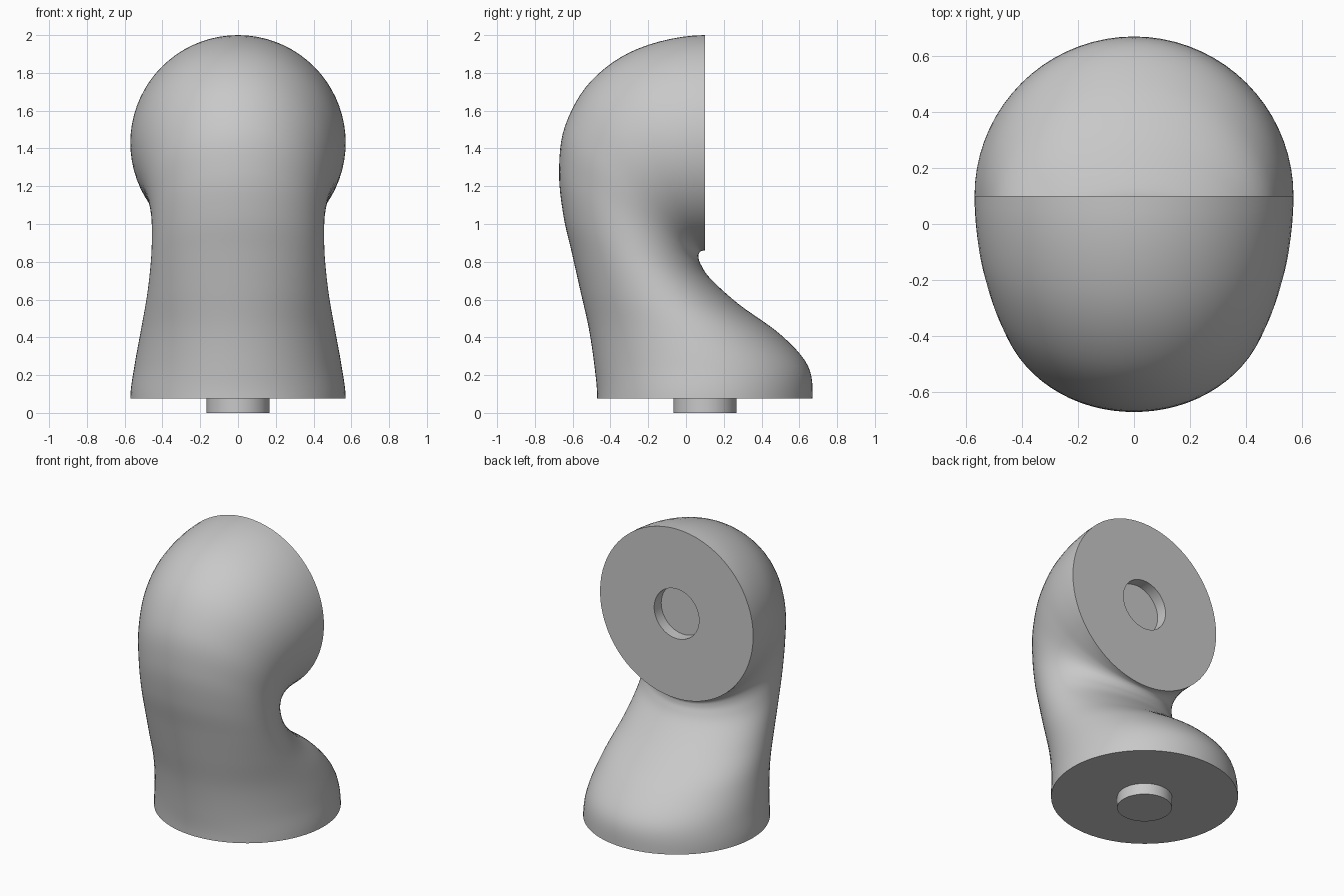
import bpy, bmesh, math
from mathutils import Vector

if "Cube" in bpy.data.objects:
    bpy.data.objects.remove(bpy.data.objects["Cube"])

SEG, STEPS = 72, 6
AXIS_Y, BASE_Z, FACE_Z = 0.1, 0.075, 1.43
PEG_R, PEG_H = 0.167, 0.075

grey = bpy.data.materials.new("plain grey")
grey.use_nodes = True
grey.diffuse_color = (0.58, 0.58, 0.58, 1)
grey.node_tree.nodes["Principled BSDF"].inputs["Base Color"].default_value = (0.58, 0.58, 0.58, 1)

# Sections of the bend: outer y, outer z, inner y, inner z, half width
keys = [Vector(k) for k in (
    (-0.47, 0.075, 0.67, 0.075, 0.57),
    (-0.485, 0.25, 0.645, 0.25, 0.548),
    (-0.515, 0.45, 0.50, 0.415, 0.515),
    (-0.56, 0.65, 0.28, 0.575, 0.483),
    (-0.605, 0.85, 0.13, 0.71, 0.463),
    (-0.65, 1.05, 0.078, 0.787, 0.456),
    (-0.672, 1.28, 0.066, 0.825, 0.46),
    (-0.64, 1.52, 0.068, 0.842, 0.482),
    (-0.50, 1.76, 0.075, 0.853, 0.52),
    (-0.25, 1.93, 0.085, 0.858, 0.555),
    (0.10, 2.00, 0.10, 0.86, 0.57))]

# Mirrored end sections make the bend leave both flat faces squarely
first, last = keys[1].copy(), keys[-2].copy()
for i in (1, 3):
    first[i] = 2 * BASE_Z - first[i]
for i in (0, 2):
    last[i] = 2 * AXIS_Y - last[i]
path = [first] + keys + [last]


def spline(a, b, c, d, t):
    return 0.5 * (2 * b + (c - a) * t + (2 * a - 5 * b + 4 * c - d) * t * t
                  + (3 * b - a - 3 * c + d) * t ** 3)


def ring(bm, center, u, v):
    angles = [2 * math.pi * i / SEG for i in range(SEG)]
    return [bm.verts.new(center + u * math.cos(a) + v * math.sin(a)) for a in angles]


def bridge(bm, a, b):
    for i in range(SEG):
        j = (i + 1) % SEG
        bm.faces.new((a[i], a[j], b[j], b[i]))


def section(bm, s):
    outer, inner = Vector((0, s[0], s[1])), Vector((0, s[2], s[3]))
    return ring(bm, (outer + inner) / 2, Vector((s[4], 0, 0)), (outer - inner) / 2)


# Curved body with a peg below and a matching socket in the back face
bm = bmesh.new()
sections = [spline(*path[i:i + 4], t / STEPS)
            for i in range(len(keys) - 1) for t in range(STEPS)] + [keys[-1]]
rings = [section(bm, s) for s in sections]
side = Vector((PEG_R, 0, 0))
down, up = Vector((0, -PEG_R, 0)), Vector((0, 0, PEG_R))
peg = [ring(bm, Vector((0, AXIS_Y, z)), side, down) for z in (0, PEG_H)]
socket = [ring(bm, Vector((0, y, FACE_Z)), side, up) for y in (AXIS_Y, AXIS_Y - PEG_H)]
loops = peg + rings + socket
for a, b in zip(loops, loops[1:]):
    bridge(bm, a, b)
bm.faces.new(loops[0])
bm.faces.new(loops[-1])
bmesh.ops.recalc_face_normals(bm, faces=bm.faces)

mesh = bpy.data.meshes.new("bent_body")
bm.to_mesh(mesh)
bm.free()
mesh.materials.append(grey)
body = bpy.data.objects.new("bent_body", mesh)
bpy.context.collection.objects.link(body)

bpy.ops.object.select_all(action="DESELECT")
body.select_set(True)
bpy.context.view_layer.objects.active = body
bpy.ops.object.shade_smooth_by_angle(angle=math.radians(40))
